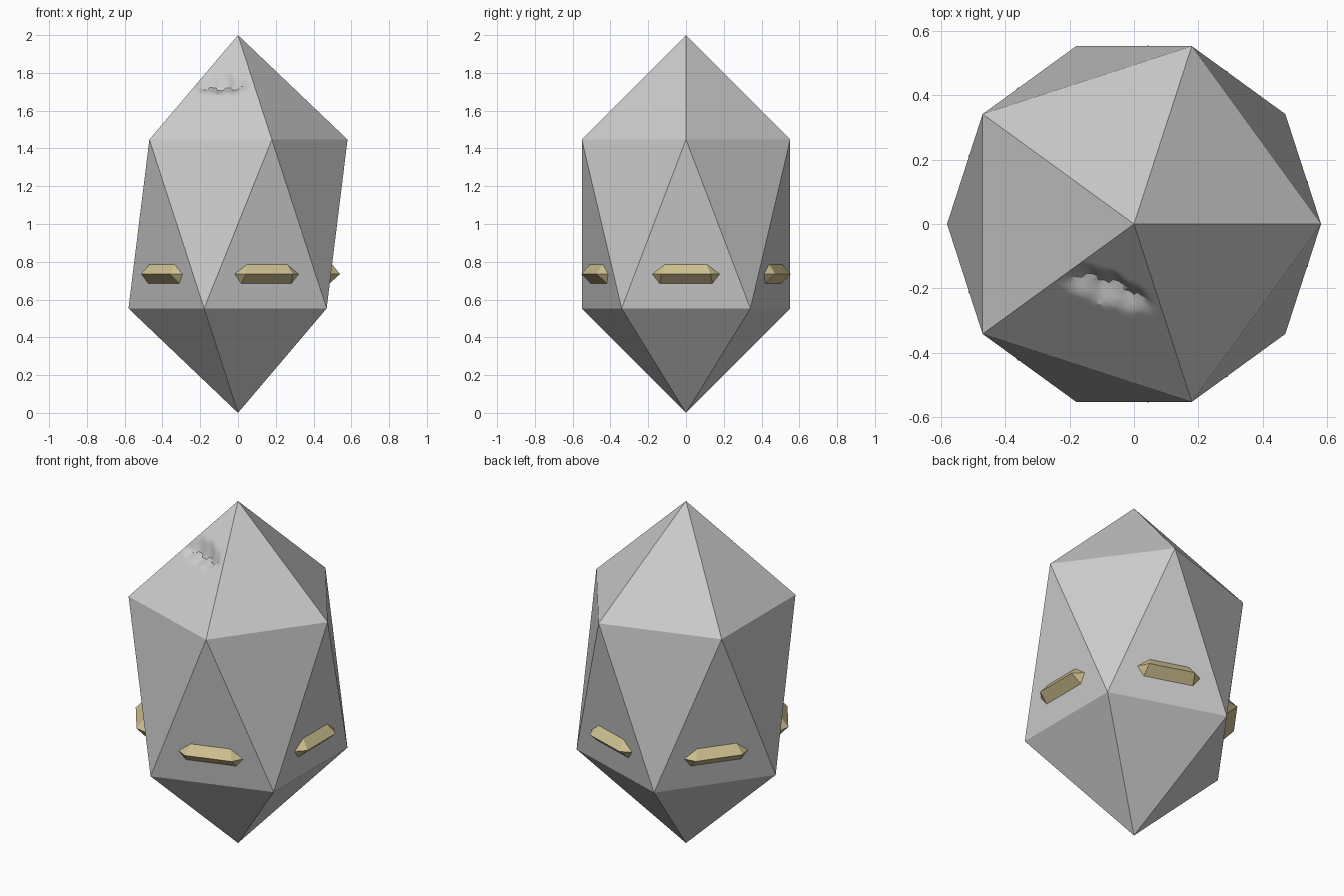
import bpy, bmesh, math
from mathutils import Vector

if "Cube" in bpy.data.objects:
    bpy.data.objects.remove(bpy.data.objects["Cube"])

R, Z_LOW, Z_HIGH = 0.58, 0.553, 1.447


def make_object(name, bm, material=None):
    mesh = bpy.data.meshes.new(name)
    bmesh.ops.recalc_face_normals(bm, faces=bm.faces)
    bm.to_mesh(mesh)
    bm.free()
    obj = bpy.data.objects.new(name, mesh)
    bpy.context.collection.objects.link(obj)
    if material:
        mesh.materials.append(material)
    return obj


def ring(z, offset):
    return [Vector((R * math.cos(math.radians(72 * i + offset)),
                    R * math.sin(math.radians(72 * i + offset)), z)) for i in range(5)]


# Stretched twenty-sided stone; one upper face gets a fine grid for the chip
bm = bmesh.new()
top_co, high_co = Vector((0, 0, 2)), ring(Z_HIGH, 0)
top, bottom = bm.verts.new(top_co), bm.verts.new((0, 0, 0))
high = [bm.verts.new(c) for c in high_co]
low = [bm.verts.new(c) for c in ring(Z_LOW, 36)]
for i in range(5):
    j = (i + 1) % 5
    if i != 3:
        bm.faces.new((top, high[i], high[j]))
    bm.faces.new((high[i], low[i], high[j]))
    bm.faces.new((low[i], low[j], high[j]))
    bm.faces.new((bottom, low[j], low[i]))

# Chipped face: a jagged notch running across it at about z = 1.73
a, b = high_co[3], high_co[4]
normal = (a - top_co).cross(b - top_co).normalized()
N = 40


def chip_point(row, col):
    s = row / N
    t = col / row if row else 0
    p = top_co.lerp(a.lerp(b, t), s)
    if 0 < col < row < N:
        along = (p.x + 0.09) / 0.15
        width = max(0, 1 - along * along)
        jag = 0.006 * math.sin(p.x * 75)
        d = p.z - 1.73 - jag
        span = (0.075 if d > 0 else 0.04) * (0.35 + 0.65 * width)
        depth = 0.055 * width * max(0, 1 - abs(d) / span)
        p -= normal * depth
        p.z += 0.3 * depth
    return p


grid = [[bm.verts.new(chip_point(r, c)) for c in range(r + 1)] for r in range(N + 1)]
for r in range(N):
    for c in range(r + 1):
        bm.faces.new((grid[r][c], grid[r + 1][c], grid[r + 1][c + 1]))
        if c < r:
            bm.faces.new((grid[r][c], grid[r + 1][c + 1], grid[r][c + 1]))
bmesh.ops.remove_doubles(bm, verts=bm.verts, dist=0.0005)
stone = make_object("faceted_stone", bm)
for poly in stone.data.polygons:
    poly.use_smooth = True
bpy.context.view_layer.objects.active = stone
stone.select_set(True)
bpy.ops.object.shade_smooth_by_angle(angle=math.radians(28))

# Gold slivers set into the five lower side faces
gold = bpy.data.materials.new("gold")
gold.diffuse_color = (0.62, 0.53, 0.28, 1)
gold.use_nodes = True
gold.node_tree.nodes["Principled BSDF"].inputs["Base Color"].default_value = gold.diffuse_color


def add_sliver(index):
    bm = bmesh.new()
    tips = [bm.verts.new((0.48, y, 0.735)) for y in (-0.19, 0.19)]
    ridge = [bm.verts.new((0.54, y, 0.735)) for y in (-0.13, 0.13)]
    upper = [bm.verts.new((0.498, y, 0.787)) for y in (-0.11, 0.11)]
    lower = [bm.verts.new((0.485, y, 0.685)) for y in (-0.14, 0.14)]
    for edge in (upper, lower):
        bm.faces.new((ridge[0], ridge[1], edge[1], edge[0]))
        for k in (0, 1):
            bm.faces.new((tips[k], ridge[k], edge[k]))
    bm.faces.new((tips[0], upper[0], upper[1], tips[1], lower[1], lower[0]))
    obj = make_object(f"gold_sliver_{index + 1}", bm, gold)
    obj.rotation_euler.z = math.radians(72 * index)


for i in range(5):
    add_sliver(i)
